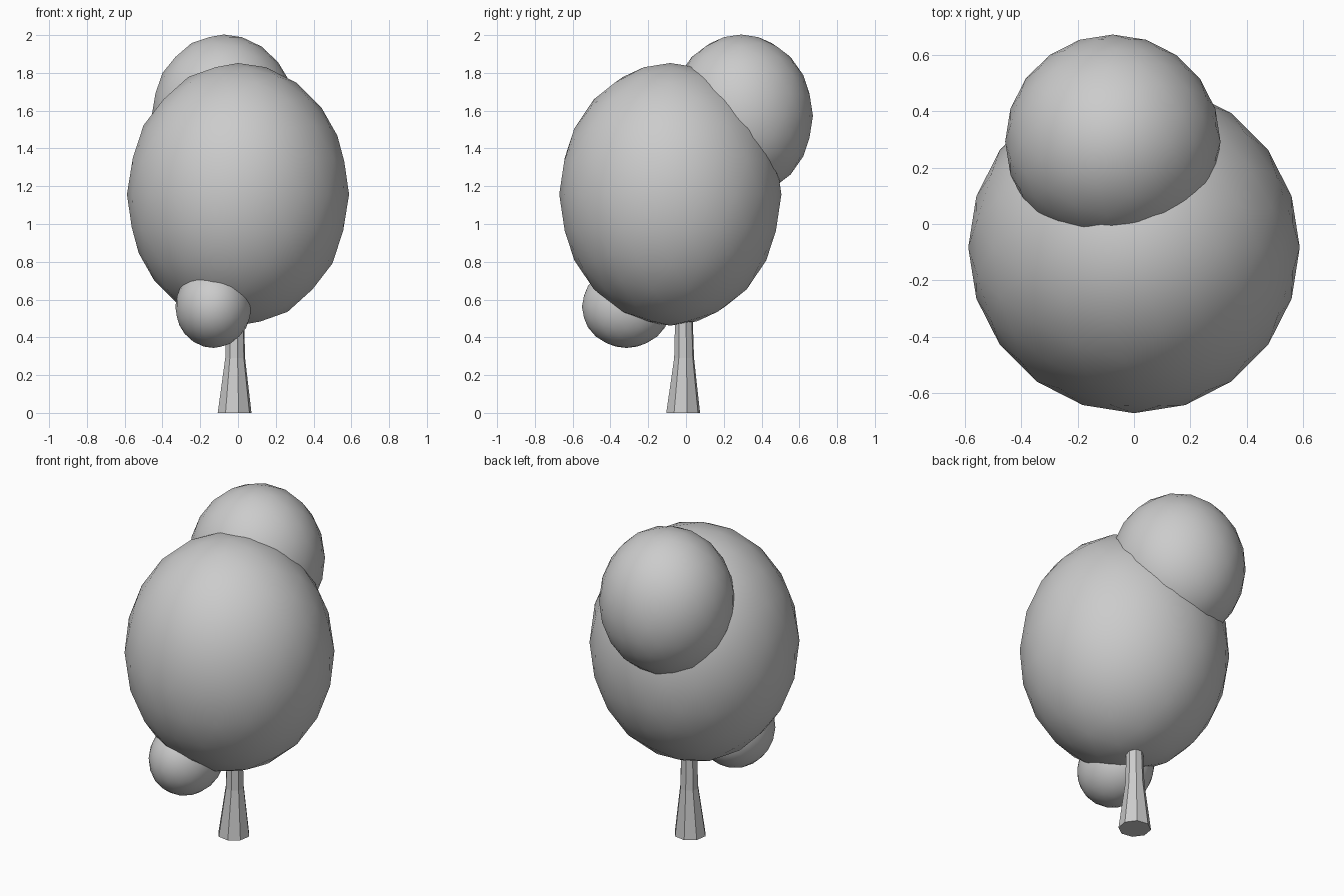
import bpy, bmesh, math

if "Cube" in bpy.data.objects:
    bpy.data.objects.remove(bpy.data.objects["Cube"])


def foliage(name, center, radii, tilt=(0, 0, 0)):
    # Low-poly ball with smooth shading
    bpy.ops.mesh.primitive_ico_sphere_add(subdivisions=3, radius=1, location=center, rotation=tilt)
    ob = bpy.context.object
    ob.name = name
    ob.scale = radii
    bpy.ops.object.shade_smooth()
    return ob


# Leaf clumps
foliage("main_foliage", (0, -0.083, 1.157), (0.588, 0.588, 0.695))
foliage("upper_foliage", (-0.075, 0.292, 1.573), (0.382, 0.38, 0.43))
foliage("lower_foliage", (-0.13, -0.315, 0.562), (0.202, 0.236, 0.218))

# Tapered eight-sided trunk: (z, centre x, centre y, radius)
SIDES = 8
profile = [(0, -0.018, -0.015, 0.092), (0.29, -0.015, -0.01, 0.054), (0.70, -0.013, -0.012, 0.042)]
bm = bmesh.new()
rings = []
for z, cx, cy, r in profile:
    angles = [2 * math.pi * (i + 0.3) / SIDES for i in range(SIDES)]
    rings.append([bm.verts.new((cx + r * math.cos(a), cy + r * math.sin(a), z)) for a in angles])
for low, high in zip(rings, rings[1:]):
    for i in range(SIDES):
        j = (i + 1) % SIDES
        bm.faces.new((low[i], low[j], high[j], high[i]))
bm.faces.new(rings[0][::-1])
bm.faces.new(rings[-1])
mesh = bpy.data.meshes.new("trunk")
bm.to_mesh(mesh)
bm.free()
bpy.context.collection.objects.link(bpy.data.objects.new("trunk", mesh))
